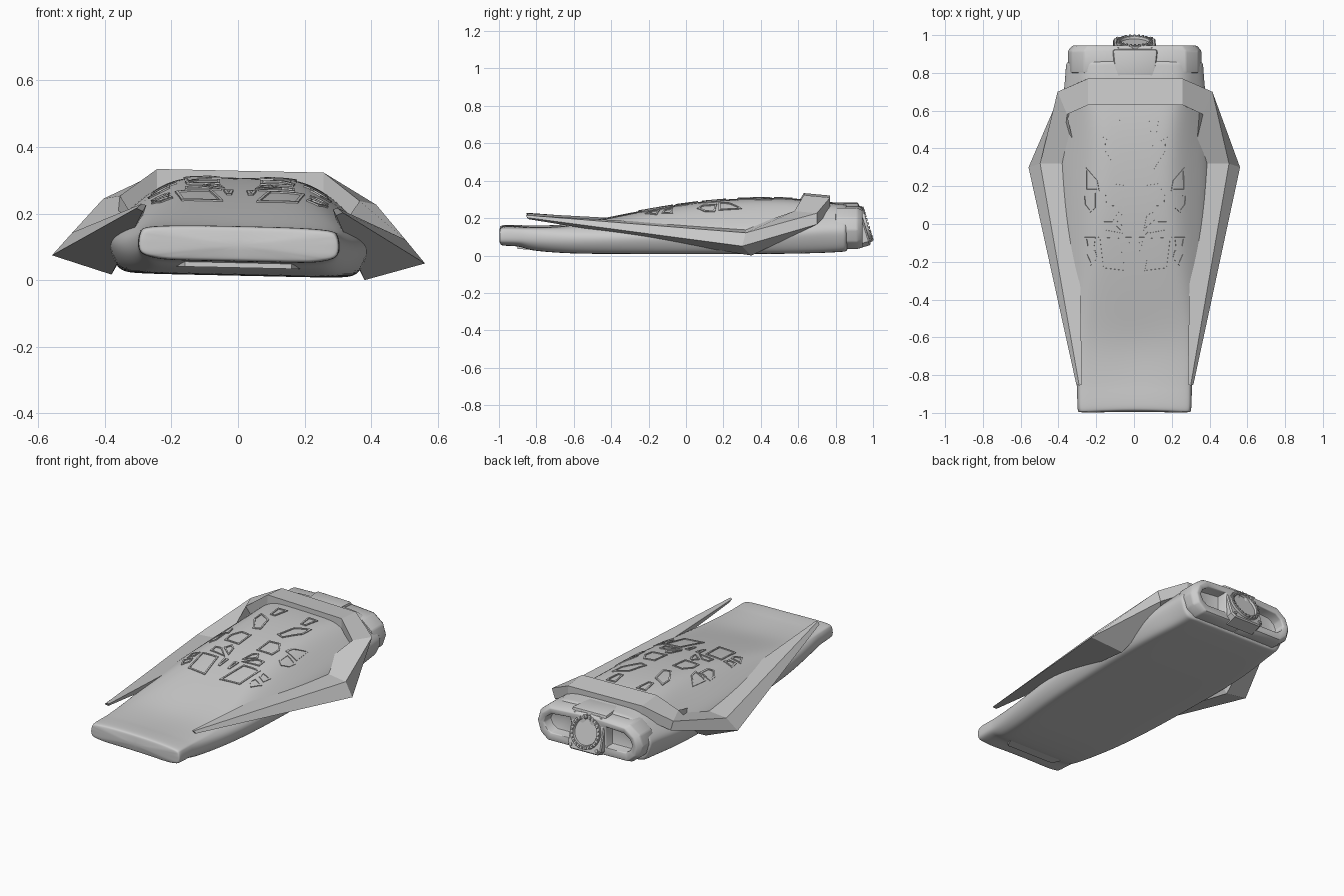
import bpy, bmesh, math
from mathutils import Vector, Matrix
from mathutils.bvhtree import BVHTree

if "Cube" in bpy.data.objects:
    bpy.data.objects.remove(bpy.data.objects["Cube"])


def make(name, verts, faces):
    me = bpy.data.meshes.new(name)
    me.from_pydata(verts, [], faces)
    bm = bmesh.new()
    bm.from_mesh(me)
    bmesh.ops.recalc_face_normals(bm, faces=bm.faces)
    bm.to_mesh(me)
    bm.free()
    ob = bpy.data.objects.new(name, me)
    bpy.context.collection.objects.link(ob)
    return ob


def loft(name, loops, caps=True):
    """Skin a list of closed loops that share a point count."""
    n = len(loops[0])
    verts = [p for lp in loops for p in lp]
    faces = [(i * n + j, i * n + (j + 1) % n, (i + 1) * n + (j + 1) % n, (i + 1) * n + j)
             for i in range(len(loops) - 1) for j in range(n)]
    if caps:
        faces += [tuple(range(n)), tuple(range(len(verts) - n, len(verts)))]
    return make(name, verts, faces)


def finish(ob, angle=None):
    """Apply modifiers, optionally smooth."""
    bpy.ops.object.select_all(action='DESELECT')
    ob.select_set(True)
    bpy.context.view_layer.objects.active = ob
    bpy.ops.object.convert(target='MESH')
    if angle:
        bpy.ops.object.shade_smooth_by_angle(angle=math.radians(angle))
    return ob


def bevel(ob, width, segments=2):
    m = ob.modifiers.new("bevel", 'BEVEL')
    m.width, m.segments = width, segments


# hull: y, half width, half width of flat top, bottom, top, side height, dish depth
stations = [
    (-1.0, .29, .265, .07, .155, .11, 0), (-.995, .30, .28, .063, .164, .11, 0),
    (-.97, .302, .288, .06, .168, .11, 0), (-.88, .305, .285, .058, .166, .11, .003),
    (-.85, .305, .285, .036, .165, .11, .006), (-.65, .335, .29, .02, .168, .105, .015),
    (-.45, .365, .27, .018, .20, .11, 0), (-.2, .385, .235, .018, .252, .12, 0),
    (.1, .395, .21, .018, .298, .13, 0), (.4, .40, .20, .018, .315, .13, 0),
    (.6, .39, .22, .02, .309, .14, 0), (.75, .37, .25, .024, .29, .15, 0),
    (.85, .365, .25, .03, .282, .15, 0), (.87, .36, .245, .034, .277, .15, 0)]


def section(y, w, wt, zb, zt, zm, dish):
    k = .55
    half = [(wt * .55, zt - dish * .5), (wt, zt - .006),
            (wt + (w - wt) * k, zt + (zm + .02 - zt) * k), (w, zm + .015), (w, zm - .03),
            (w - .035, zb + .008), (w - .08, zb), (w * .4, zb)]
    pts = [(0, zt - dish)] + half + [(0, zb)] + [(-x, z) for x, z in reversed(half)]
    return [(x, y + (.012 * (1 - (x / .3) ** 2) if y < -.96 else 0), z) for x, z in pts]


hull = loft("hull", [section(*s) for s in stations])
sub = hull.modifiers.new("subsurf", 'SUBSURF')
sub.levels = sub.render_levels = 3
finish(hull, 40)
bvh = BVHTree.FromPolygons([v.co for v in hull.data.vertices],
                           [tuple(p.vertices) for p in hull.data.polygons])

# swept faceted frame: inner top, ridge, outer tip, inner bottom at each station
half = [
    [(.25, .63, .333), (.25, .77, .32), (.25, .77, .25), (.25, .63, .25)],
    [(.36, .58, .25), (.41, .70, .24), (.39, .70, .18), (.33, .62, .16)],
    [(.30, .32, .16), (.50, .32, .137), (.56, .30, .067), (.38, .35, .013)],
    [(.28, -.85, .224), (.295, -.855, .227), (.31, -.85, .214), (.29, -.84, .205)]]
mirrored = [[(-x, y, z) for x, y, z in s] for s in reversed(half)]
loft("wing_frame", mirrored + half)

# raised panel rims that follow the hull top
panels = [
    [(.07, .57), (.135, .57), (.12, .47), (.085, .47)],
    [(.17, .46), (.165, .38), (.10, .275), (.055, .29), (.085, .41)],
    [(.26, .30), (.265, .175), (.19, .175), (.20, .23)],
    [(.06, .205), (.13, .215), (.165, .155), (.16, .09), (.06, .085)],
    [(.21, .165), (.275, .155), (.27, .10), (.24, .06), (.21, .085)],
    [(.06, .04), (.09, .065), (.115, .02), (.045, -.035)],
    [(.12, .012), (.165, .012), (.165, -.04), (.055, -.055)],
    [(.085, -.075), (.195, -.07), (.175, -.24), (.05, -.255)],
    [(.21, -.07), (.265, -.07), (.255, -.13), (.215, -.115)],
    [(.21, -.14), (.265, -.155), (.235, -.22), (.20, -.18)],
    [(.02, -.07), (.05, -.07), (.04, -.145), (.025, -.145)]]


def inset(poly, d):
    """Offset a polygon inward by d, mitring the corners."""
    c = sum(poly, Vector((0, 0))) / len(poly)
    out = []
    for i, p in enumerate(poly):
        a, b = (p - poly[i - 1]).normalized(), (poly[(i + 1) % len(poly)] - p).normalized()
        na, nb = Vector((-a.y, a.x)), Vector((-b.y, b.x))
        if na.dot(c - p) < 0:
            na.negate()
        if nb.dot(c - p) < 0:
            nb.negate()
        out.append(p + (na + nb) * d / max(.4, 1 + na.dot(nb)))
    return out


def drape(poly, side, lift, steps=4):
    pts = []
    for i, p in enumerate(poly):
        q = poly[(i + 1) % len(poly)]
        for k in range(steps):
            r = p.lerp(q, k / steps)
            hit = bvh.ray_cast(Vector((r.x * side, r.y, 1)), Vector((0, 0, -1)))
            pts.append(hit[0] + hit[1] * lift)
    return pts


for side, label in ((1, "right"), (-1, "left")):
    for i, pl in enumerate(panels):
        outer = [Vector(p) for p in pl]
        inner = inset(outer, .009)
        loft(f"panel_rim_{label}_{i + 1}",
             [drape(outer, side, -.004), drape(outer, side, .005),
              drape(inner, side, .005), drape(inner, side, -.004)], caps=False)

    # rear ducts: housing outline, lip and recessed opening
    body = [(.0, .045), (.28, .045), (.335, .085), (.355, .15), (.335, .215), (.27, .265), (.0, .278)]
    lip = [(.02, .055), (.27, .055), (.315, .095), (.33, .15), (.31, .205), (.25, .25), (.02, .262)]
    mouth = [(.12, .10), (.25, .10), (.28, .12), (.298, .155), (.282, .19), (.245, .215), (.12, .225)]
    layers = [(body, .80), (body, .915), (lip, .945), (mouth, .94), (mouth, .875)]
    duct = loft(f"rear_duct_{label}", [[(x * side, y, z) for x, z in o] for o, y in layers])
    bevel(duct, .008)
    finish(duct, 35)


def box(name, lo, hi, taper=1.0):
    """Box whose far-y end is scaled in x by taper."""
    return loft(name, [[(x * s, y, z) for x, z in
                        ((lo[0], lo[2]), (hi[0], lo[2]), (hi[0], hi[2]), (lo[0], hi[2]))]
                       for y, s in ((lo[1], 1), (hi[1], taper))])


spine = box("rear_spine", (-.10, .74, .2), (.10, .925, .287), 1.2)
bevel(spine, .015)
finish(spine, 35)
box("chin_vent", (-.16, -.90, .042), (.16, -.80, .07), 1.3)

# tilted rear nozzle built along its own axis
axis = Matrix.Translation((0, .937, .165)) @ Matrix.Rotation(math.radians(-73), 4, 'X')


def circle(r, z, n=32, cx=0, cy=0):
    return [axis @ Vector((cx + r * math.cos(t * math.tau / n), cy + r * math.sin(t * math.tau / n), z))
            for t in range(n)]


a, c = .112, .09
octagon = [(a, -c), (a, c), (c, a), (-c, a), (-a, c), (-a, -c), (-c, -a), (c, -a)]
loft("nozzle_plate", [[axis @ Vector((x * s, y * s, z)) for x, y in octagon]
                      for z, s in ((-.06, 1), (.012, 1), (.02, .95))])
ring = loft("nozzle_ring", [circle(.098, .0), circle(.098, .034), circle(.078, .034), circle(.074, .022)])
finish(ring, 35)
for i in range(24):
    t = Matrix.Rotation(i * math.tau / 24, 4, 'Z')
    loft(f"nozzle_tooth_{i + 1}", [[axis @ t @ Vector((x, y, z)) for x, y in
                                   ((.082, -.005), (.094, -.005), (.094, .005), (.082, .005))]
                                  for z in (.03, .041)])
for sx in (-1, 1):
    for sy in (-1, 1):
        loft(f"plate_bolt_{sx}_{sy}", [circle(.01, z, 8, sx * .088, sy * .088) for z in (.01, .027)])

# slight roll of the whole craft, then rest it on the ground
roll = Matrix.Rotation(math.radians(1.25), 4, 'Y')
objs = list(bpy.context.scene.objects)
for ob in objs:
    ob.data.transform(roll)
low = min(v.co.z for ob in objs for v in ob.data.vertices)
for ob in objs:
    ob.data.transform(Matrix.Translation((0, 0, -low)))
